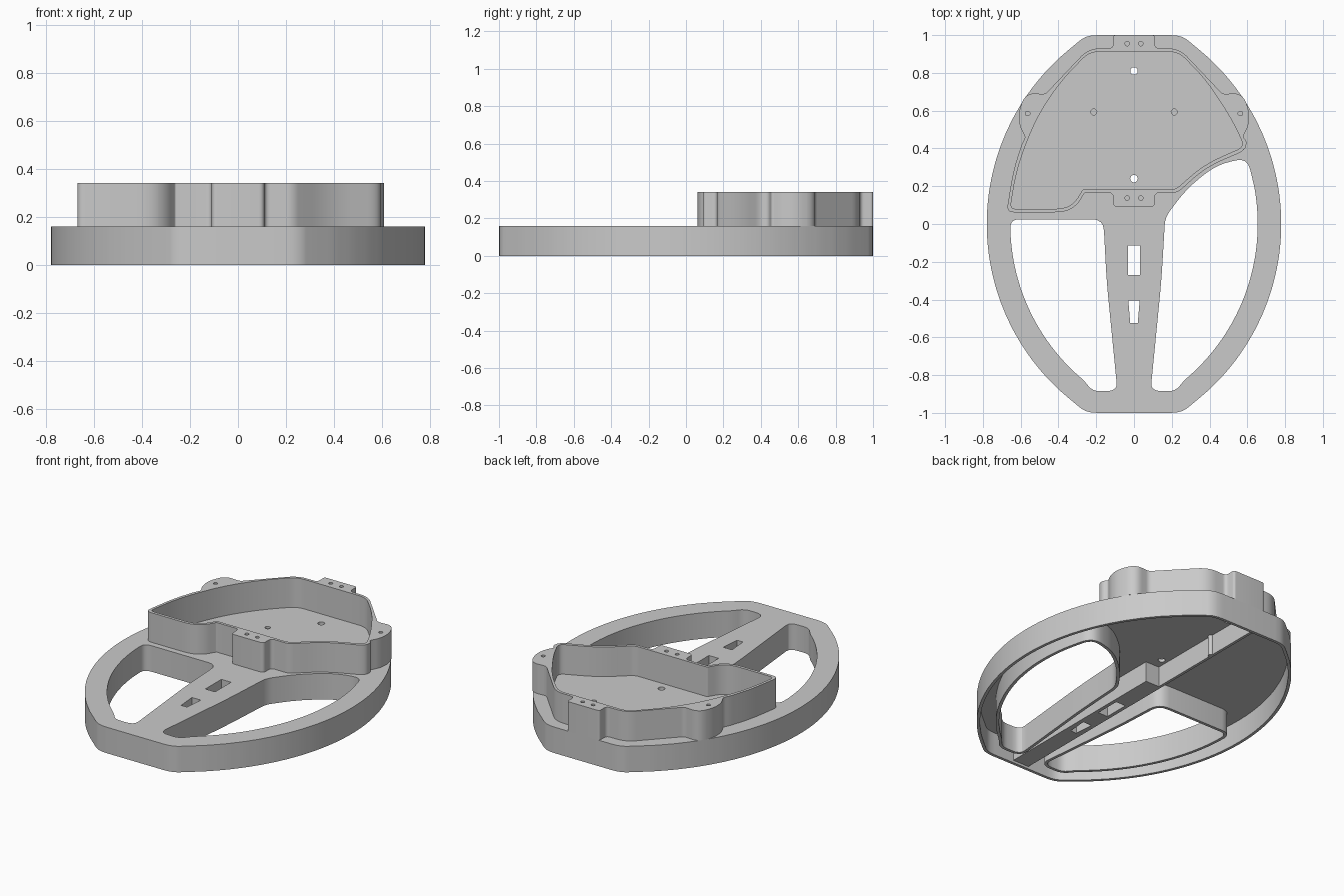
import bpy, bmesh, math
from mathutils import Vector

cube = bpy.data.objects.get("Cube")
if cube:
    bpy.data.objects.remove(cube, do_unlink=True)

grey = bpy.data.materials.new("plain grey")
grey.use_nodes = True
grey.diffuse_color = (0.59, 0.59, 0.59, 1)
grey.node_tree.nodes["Principled BSDF"].inputs["Base Color"].default_value = grey.diffuse_color

DECK, TOP, RIM = 0.16, 0.342, 0.14   # deck top, tray top, deck underside
WALL = 0.018


def rounded(points, radius=0.02, steps=6):
    """Round each corner of a closed outline; a third value sets its own radius."""
    out = []
    for i, p in enumerate(points):
        here = Vector(p[:2])
        r = p[2] if len(p) > 2 else radius
        ends = []
        for q in (points[i - 1], points[(i + 1) % len(points)]):
            d = Vector(q[:2]) - here
            ends.append(here + d.normalized() * min(r, d.length * 0.49))
        a, b = ends
        for k in range(steps + 1):
            t = k / steps
            out.append(a * (1 - t) ** 2 + here * 2 * t * (1 - t) + b * t * t)
    return out


def offset(loop, dist):
    """Move an outline inward (positive) or outward (negative)."""
    n = len(loop)
    area = sum(loop[i - 1].cross(loop[i]) for i in range(n))
    sign = 1 if area > 0 else -1
    out = []
    for i in range(n):
        t = (loop[(i + 1) % n] - loop[i - 1]).normalized()
        out.append(loop[i] + Vector((-t.y, t.x)) * dist * sign)
    return out


def circle(x, y, r, n=20):
    return [Vector((x + r * math.cos(math.tau * k / n), y + r * math.sin(math.tau * k / n)))
            for k in range(n)]


def box(x0, x1, y0, y1):
    return [Vector(p) for p in ((x0, y0), (x1, y0), (x1, y1), (x0, y1))]


def slab(name, loops, z0, z1):
    """Filled outline with holes, extruded from z0 to z1."""
    curve = bpy.data.curves.new(name, "CURVE")
    curve.dimensions = "2D"
    curve.fill_mode = "BOTH"
    curve.extrude = (z1 - z0) / 2
    for loop in loops:
        s = curve.splines.new("POLY")
        s.points.add(len(loop) - 1)
        for pt, co in zip(s.points, loop):
            pt.co = (co.x, co.y, 0, 1)
        s.use_cyclic_u = True
    temp = bpy.data.objects.new(name + "_curve", curve)
    bpy.context.collection.objects.link(temp)
    graph = bpy.context.evaluated_depsgraph_get()
    mesh = bpy.data.meshes.new_from_object(temp.evaluated_get(graph))
    bpy.data.objects.remove(temp, do_unlink=True)
    bm = bmesh.new()
    bm.from_mesh(mesh)
    bmesh.ops.remove_doubles(bm, verts=bm.verts, dist=0.0002)
    bmesh.ops.translate(bm, verts=bm.verts, vec=(0, 0, (z0 + z1) / 2))
    bmesh.ops.recalc_face_normals(bm, faces=bm.faces)
    bm.to_mesh(mesh)
    bm.free()
    mesh.materials.clear()
    mesh.materials.append(grey)
    obj = bpy.data.objects.new(name, mesh)
    bpy.context.collection.objects.link(obj)
    bpy.ops.object.select_all(action="DESELECT")
    obj.select_set(True)
    bpy.context.view_layer.objects.active = obj
    bpy.ops.object.shade_smooth_by_angle(angle=math.radians(30))


def arc(radius, y0, y1, n=24):
    """Side arc shared by the rim and the openings."""
    pts = []
    for k in range(n + 1):
        y = y0 + (y1 - y0) * k / n
        pts.append((math.sqrt(radius ** 2 - y * y) - 0.42, y))
    return pts


def flip(points):
    return [(-p[0],) + tuple(p[1:]) for p in points]


# Rim outline and the two openings
side = arc(1.2, -0.955, 0.955)
outer = rounded([(0.25, -1, 0.06)] + side + [(0.25, 1, 0.06)]
                + flip([(0.25, 1, 0.06)] + side[::-1] + [(0.25, -1, 0.06)]), 0.03, 3)

foot = [(0.145, -0.3, 0.1), (0.096, -0.8, 0.02), (0.088, -0.885, 0.06), (0.22, -0.885, 0.04)]
left_opening = rounded(
    [(0.6, 0.35, 0.06), (0.44, 0.315, 0.08), (0.28, 0.19, 0.1), (0.165, 0.035, 0.04)]
    + foot + arc(1.075, -0.83, 0.2), 0.03, 4)
right_opening = rounded(flip(
    [(0.655, 0.025, 0.05), (0.162, 0.025, 0.06)] + foot + arc(1.075, -0.83, -0.06)), 0.03, 4)

# Deck with slots and holes
slots = [box(-0.033, 0.033, -0.27, -0.115),
         [Vector(p) for p in ((-0.02, -0.525), (0.02, -0.525), (0.03, -0.405), (-0.03, -0.405))]]
through_holes = [circle(0, 0.81, 0.02), circle(0, 0.24, 0.02)]
blind_holes = [circle(sx * 0.213, 0.593, 0.016) for sx in (-1, 1)]
slab("deck", [outer, left_opening, right_opening] + slots + through_holes + blind_holes, RIM, DECK)
for label, hole in zip(("right", "left"), blind_holes):
    slab(label + "_hole_floor", [hole], RIM, RIM + 0.006)

# Hollow underside: outer skirt and walls around the openings
slab("outer_skirt", [outer, offset(outer, WALL)], 0, RIM)
slab("left_opening_wall", [offset(left_opening, -WALL), left_opening], 0, RIM)
slab("right_opening_wall", [offset(right_opening, -WALL), right_opening], 0, RIM)

# Beam under the spoke, pierced by the slots
slab("spoke_beam", [box(-0.055, 0.055, -0.985, 0.17)] + slots, 0.015, RIM)

# Rib behind the beam, with a small post
slab("back_rib", [box(-0.055, -0.038, 0.17, 0.985)], 0.015, RIM)
slab("rib_post", [circle(-0.04, 0.62, 0.016)], 0.015, RIM)

# Tray wall with screw tabs at back and front and an ear on each side
ear = [(0.47, 0.687, 0.02), (0.57, 0.695, 0.09), (0.612, 0.6, 0.07), (0.607, 0.52, 0.05),
       (0.575, 0.46, 0.012)]
back = [(0.11, 0.93, 0.025), (0.11, 1), (-0.11, 1), (-0.11, 0.93, 0.025)]
front = [(-0.11, 0.165, 0.025), (-0.11, 0.09, 0.025), (0.11, 0.09, 0.025), (0.11, 0.165, 0.025)]
tray_outer = rounded(
    back + [(-0.24, 0.93, 0.06)] + flip(ear)
    + [(-0.595, 0.42, 0.02), (-0.64, 0.28, 0.09), (-0.675, 0.062, 0.04), (-0.365, 0.062, 0.06),
       (-0.3, 0.1, 0.05), (-0.262, 0.165, 0.006)] + front
    + [(0.23, 0.165, 0.03), (0.38, 0.3, 0.1), (0.59, 0.39, 0.05), (0.597, 0.44)]
    + ear[::-1] + [(0.24, 0.93, 0.06)], 0.015)
tray_inner = rounded(
    [(0.235, 0.912, 0.05), (-0.235, 0.912, 0.05), (-0.38, 0.765, 0.1), (-0.5, 0.59, 0.1),
     (-0.575, 0.42, 0.1), (-0.627, 0.26, 0.1), (-0.655, 0.08, 0.03), (-0.37, 0.08, 0.06),
     (-0.312, 0.114, 0.05), (-0.272, 0.182, 0.006), (0.22, 0.182, 0.03), (0.37, 0.315, 0.1),
     (0.585, 0.41, 0.04), (0.52, 0.55, 0.1), (0.38, 0.765, 0.1)], 0.02)
screws = [circle(sx * x, y, 0.012, 14) for sx in (-1, 1)
          for x, y in ((0.036, 0.955), (0.036, 0.137), (0.563, 0.585))]
slab("tray_wall", [tray_outer, tray_inner] + screws, DECK, TOP)
